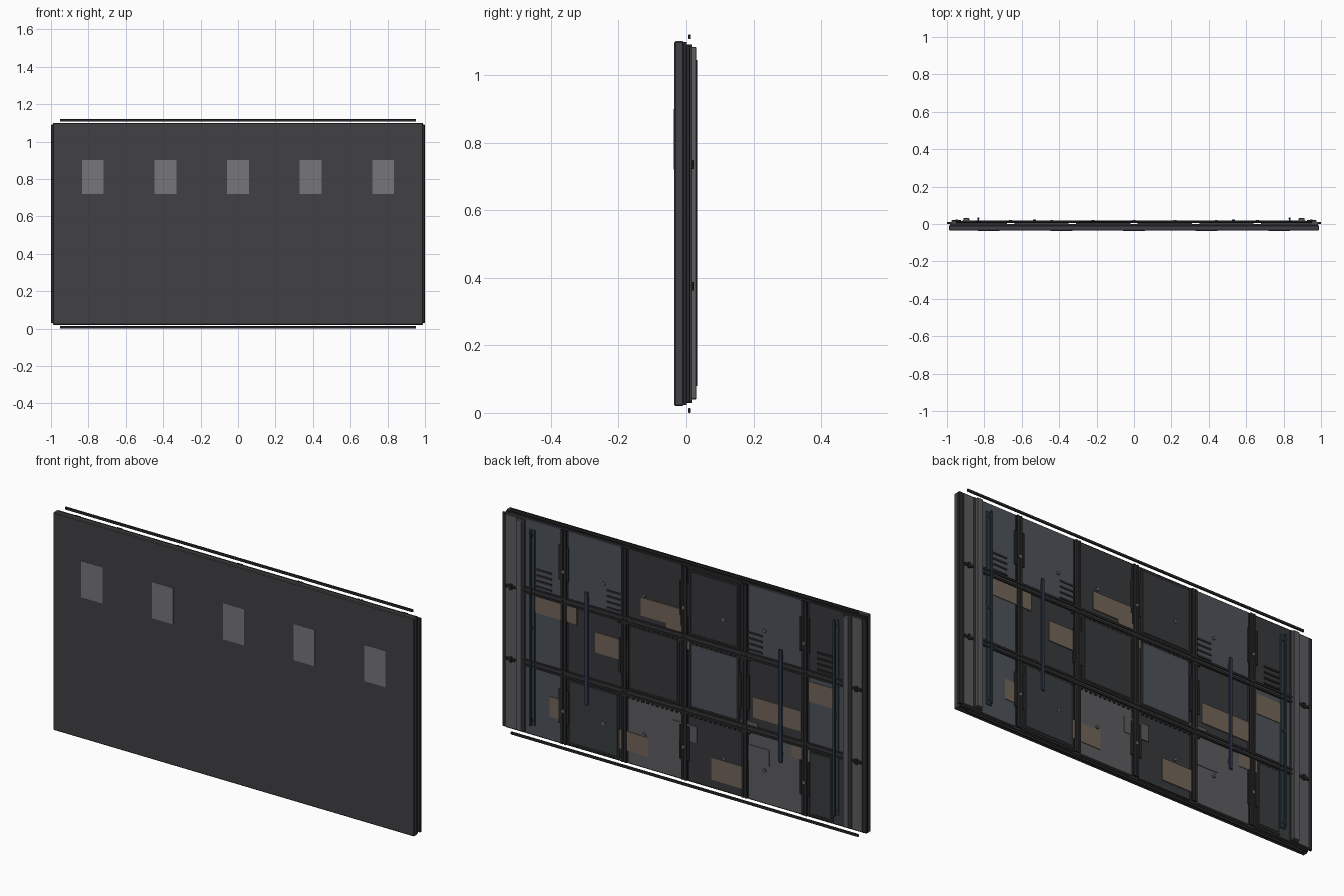
import bpy, math

if "Cube" in bpy.data.objects:
    bpy.data.objects.remove(bpy.data.objects["Cube"])

def mat(name, r, g, b):
    m = bpy.data.materials.new(name)
    m.diffuse_color = (r, g, b, 1)
    m.use_nodes = True
    m.node_tree.nodes["Principled BSDF"].inputs["Base Color"].default_value = m.diffuse_color
    return m

HULL = mat("hull_dark", .052, .052, .056)
DARK = mat("tile_dark", .040, .041, .045)
BLUE = mat("tile_blue_grey", .075, .085, .098)
GREY = mat("tile_grey", .11, .11, .118)
GREEN = mat("tile_green_grey", .040, .048, .050)
TRIM = mat("trim_black", .024, .024, .026)
TAN = mat("patch_tan", .17, .135, .10)
GLASS = mat("window_grey", .18, .18, .19)
NAVY = mat("bar_navy", .030, .042, .095)
TEAL = mat("bar_teal", .028, .048, .056)
STEEL = mat("steel", .15, .15, .155)

def box(name, x, y, z, m, bevel=0):
    """Box from (min, max) pairs on each axis."""
    (a, b), (c, d), (e, f) = sorted(x), sorted(y), sorted(z)
    v = [(i, j, k) for i in (a, b) for j in (c, d) for k in (e, f)]
    q = [(0, 1, 3, 2), (4, 6, 7, 5), (0, 4, 5, 1), (2, 3, 7, 6), (0, 2, 6, 4), (1, 5, 7, 3)]
    me = bpy.data.meshes.new(name)
    me.from_pydata(v, [], q)
    me.materials.append(m)
    o = bpy.data.objects.new(name, me)
    bpy.context.collection.objects.link(o)
    if bevel:
        mod = o.modifiers.new("bevel", 'BEVEL')
        mod.width, mod.segments = bevel, 1
    return o

def pair(name, x, y, z, m, bevel=0):
    """Same box on the right and left."""
    box(name + "_right", x, y, z, m, bevel)
    box(name + "_left", (-x[0], -x[1]), y, z, m, bevel)

def bolt(name, x, y, z, r=.007, depth=.008):
    bpy.ops.mesh.primitive_cylinder_add(vertices=10, radius=r, depth=depth,
                                        location=(x, y, z), rotation=(math.pi / 2, 0, 0))
    o = bpy.context.object
    o.name = name
    o.data.materials.append(STEEL)

# main slab and its backing sheet
box("front_slab", (-.99, .99), (-.035, -.007), (.02, 1.10), HULL, .004)
box("backing_sheet", (-.985, .985), (-.007, .001), (.023, 1.097), TRIM)

# front windows
for i in range(5):
    cx = (i - 2) * .388
    box(f"window_{i}", (cx - .058, cx + .058), (-.0365, -.034), (.72, .90), GLASS)

# floating rails above and below
for n, z in (("top_rail", 1.106), ("bottom_rail", 0)):
    box(n, (-.953, .953), (.006, .014), (z, z + .014), TRIM, .002)

# tiles on the back, columns listed from +x to -x, rows from the top
edges = [.985, .66, .33, 0, -.33, -.66, -.985]
rows = [(.748, 1.09), (.388, .732), (.03, .372)]
kinds = ["bbdfbd", "bdfrdb", "bGgdgF"]
style = {"b": (BLUE, .010), "d": (DARK, .008), "g": (GREY, .010), "f": (DARK, .015),
         "r": (BLUE, .015), "G": (GREEN, .015), "F": (GREEN, .015)}
for r, (z0, z1) in enumerate(rows):
    for c, k in enumerate(kinds[r]):
        m, y = style[k]
        a = edges[c] - (.02 if c else 0)
        b = edges[c + 1] + (.02 if c < 5 else 0)
        box(f"tile_{r}_{c}", (a, b), (.0005, min(y, .010)), (z0, z1), m)
        if y > .01:  # raised cover plate, stepped at the rim
            if c == 5:
                b = -.82
            box(f"raised_rim_{r}_{c}", (a - .004, b + .004), (.009, .0135),
                (z0 + .006, z1 - .006), TRIM, .002)
            box(f"raised_plate_{r}_{c}", (a - .016, b + .016), (.013, .0165),
                (z0 + .018, z1 - .018), m, .003)

# vertical double ribs with short side clips
for i, x in enumerate(edges[1:6]):
    for s in (-1, 1):
        box(f"vertical_rib_{i}_{s}", (x + s * .003, x + s * .014), (.010, .018), (.03, 1.09), TRIM)
        for j, z in enumerate((.13, .47, .84)):
            if (i + j + s) % 2:
                box(f"rib_clip_{i}_{j}", (x + s * .017, x + s * .027), (.010, .017),
                    (z, z + .17), TRIM)
    box(f"rib_web_{i}", (x - .014, x + .014), (.010, .014), (.03, 1.09), DARK)

# horizontal double ribs, toothed strips and end couplings
for i, z in enumerate((.38, .74)):
    for s in (-1, 1):
        box(f"horizontal_rib_{i}_{s}", (-.89, .89), (.010, .020),
            (z + s * .006, z + s * .016), TRIM)
    box(f"horizontal_web_{i}", (-.89, .89), (.010, .015), (z - .01, z + .01), DARK)
    for t in range(28):
        x = -.36 + t * .0265
        box(f"rib_tooth_{i}_{t}", (x, x + .011), (.010, .0165), (z - .028, z - .015), TRIM)
    pair(f"end_coupling_{i}", (.925, .975), (.010, .021), (z - .012, z + .002), TRIM, .002)
    pair(f"coupling_nut_{i}", (.94, .955), (.010, .024), (z - .018, z + .008), TRIM, .002)

# end strips, end plates, posts and service bars
pair("end_strip", (.975, 1.0), (0, .012), (.03, 1.09), TRIM, .002)
pair("end_plate", (.915, .975), (.008, .015), (.035, 1.085), GREY)
pair("end_post", (.88, .912), (.010, .031), (.04, 1.083), GREY, .002)
pair("post_lip", (.872, .92), (.010, .018), (.035, 1.086), HULL)
pair("teal_bar", (.827, .838), (.027, .034), (.08, 1.045), TEAL, .001)
pair("teal_bar_base", (.818, .847), (.010, .016), (.08, 1.045), TEAL)
for i, z in enumerate((.10, .56, 1.015)):
    pair(f"teal_bar_bracket_{i}", (.828, .837), (.014, .030), (z, z + .01), TRIM)
pair("navy_bar", (.523, .541), (.015, .023), (.26, .82), NAVY, .002)
for i, z in enumerate((.29, .77)):
    pair(f"navy_bar_clamp_{i}", (.525, .539), (.008, .017), (z, z + .02), TRIM)

# repair patches: x range, z range
tan = [(.59, .83, .64, .735), (.30, .49, .53, .63), (.02, .24, .78, .87), (.0, .10, .71, .79),
       (-.28, .0, .68, .73), (-.64, -.375, .44, .54), (-.82, -.68, .60, .70),
       (-.80, -.585, .30, .37), (.63, .74, .145, .245), (.20, .37, .09, .185),
       (-.34, -.15, .07, .18)]
grey = [(-.07, .065, .23, .31), (-.465, -.35, .22, .30), (-.40, -.09, .385, .415)]
for m, group in ((TAN, tan), (GREY, grey)):
    for i, (a, b, c, d) in enumerate(group):
        box(f"patch_{m.name}_{i}", (a, b), (.006, .013), (c, d), m)

# vent slots
for cx in (.77, .385):
    for k in range(4):
        z = .765 + k * .028
        pair(f"vent_{cx}_{k}", (cx - .042, cx + .042), (.006, .0135), (z, z + .009), TRIM)

# bolts
for i in range(7):
    x = (i - 3) * .22
    for z in (.195, .885):
        bolt(f"bolt_{i}", x, .016, z, .008, .010)
